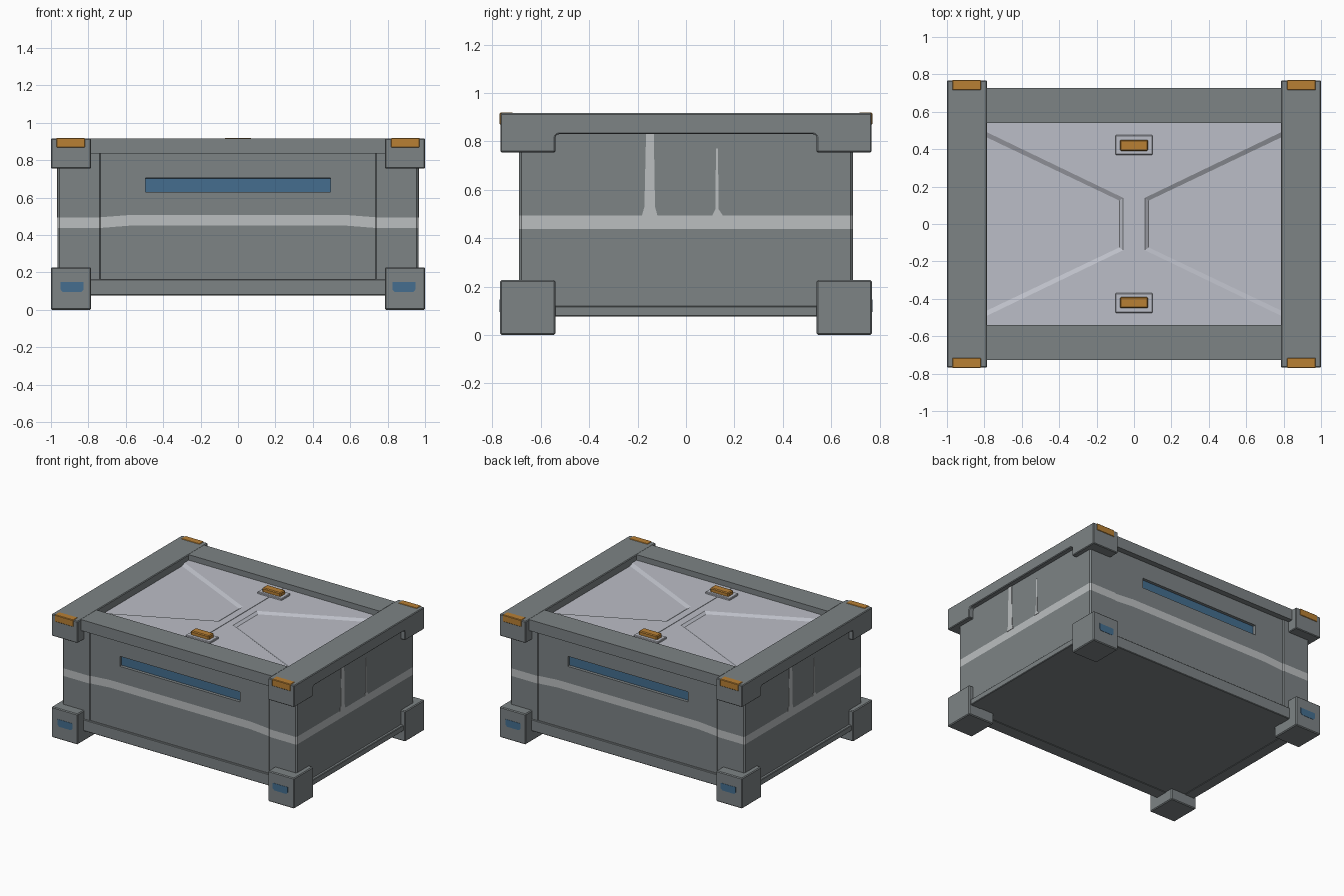
import bpy, bmesh

if "Cube" in bpy.data.objects:
    bpy.data.objects.remove(bpy.data.objects["Cube"])


def material(name, rgb):
    m = bpy.data.materials.new(name)
    m.diffuse_color = (*rgb, 1)
    m.use_nodes = True
    m.node_tree.nodes["Principled BSDF"].inputs["Base Color"].default_value = m.diffuse_color
    return m


GREY = material("slate_grey", (0.205, 0.228, 0.235))
LIGHT = material("pale_grey", (0.50, 0.515, 0.57))
STRIPE = material("stripe_grey", (0.50, 0.52, 0.53))
ORANGE = material("orange", (0.48, 0.215, 0.034))
BLUE = material("blue", (0.058, 0.155, 0.275))


def finish(name, bm, mats, mirror="", bevel=0.0):
    bmesh.ops.recalc_face_normals(bm, faces=bm.faces[:])
    me = bpy.data.meshes.new(name)
    bm.to_mesh(me)
    bm.free()
    for m in mats:
        me.materials.append(m)
    ob = bpy.data.objects.new(name, me)
    bpy.context.collection.objects.link(ob)
    if bevel:
        mod = ob.modifiers.new("bevel", "BEVEL")
        mod.width, mod.segments = bevel, 1
    if mirror:
        mod = ob.modifiers.new("mirror", "MIRROR")
        mod.use_axis = [a in mirror for a in "xyz"]
        mod.use_mirror_merge = False
    return ob


def prism(name, pts, axis, a, b, mat, mirror="", bevel=0.0):
    """Extrude a 2D outline along an axis from a to b."""
    def place(p, t):
        q = list(p)
        q.insert("xyz".index(axis), t)
        return q
    bm = bmesh.new()
    lo = [bm.verts.new(place(p, a)) for p in pts]
    hi = [bm.verts.new(place(p, b)) for p in pts]
    bm.faces.new(lo)
    bm.faces.new(hi)
    n = len(pts)
    for i in range(n):
        j = (i + 1) % n
        bm.faces.new((lo[i], lo[j], hi[j], hi[i]))
    return finish(name, bm, [mat], mirror, bevel)


def box(name, x, y, z, mat, mirror="", bevel=0.0):
    pts = [(x[0], y[0]), (x[1], y[0]), (x[1], y[1]), (x[0], y[1])]
    return prism(name, pts, "z", z[0], z[1], mat, mirror, bevel)


# Main body: layered shell with painted band and recessed blue light bars
half = [(0.495, 0.684), (0.58, 0.684), (0.735, 0.684), (0.741, 0.69), (0.955, 0.69), (0.965, 0.68)]
front = [(-x, -y) for x, y in reversed(half)] + [(x, -y) for x, y in half]
outline = front + [(-x, -y) for x, y in front]
levels = [0.08, 0.438, 0.495, 0.63, 0.705, 0.84]
bm = bmesh.new()
rings = []
for k, z in enumerate(levels):
    rings.append([bm.verts.new((x, y, z + (0.012 if k in (1, 2) and abs(x) < 0.6 else 0)))
                  for x, y in outline])
n = len(outline)
bars = []
for k in range(len(levels) - 1):
    for i in range(n):
        j = (i + 1) % n
        f = bm.faces.new((rings[k][i], rings[k][j], rings[k + 1][j], rings[k + 1][i]))
        f.material_index = 1 if k == 1 else 0
        c = f.calc_center_median()
        if k == 3 and abs(c.x) < 0.01:
            bars.append(f)
bm.faces.new(rings[0])
bm.faces.new(rings[-1])
bmesh.ops.recalc_face_normals(bm, faces=bm.faces[:])
bmesh.ops.inset_individual(bm, faces=bars, thickness=0.002, depth=-0.02)
for f in bars:
    f.material_index = 2
finish("body", bm, [GREY, STRIPE, BLUE])

# Vertical painted marks on the ends, rotated from one end to the other
wide = [(-0.182, 0.494), (-0.118, 0.494), (-0.128, 0.53), (-0.133, 0.835), (-0.165, 0.835), (-0.172, 0.53)]
thin = [(0.108, 0.494), (0.152, 0.494), (0.135, 0.52), (0.132, 0.77), (0.124, 0.77), (0.121, 0.52)]
for label, pts in (("wide_mark", wide), ("thin_mark", thin)):
    for s, end in ((1, "right"), (-1, "left")):
        prism(f"{label}_{end}", [(s * y, z) for y, z in pts], "x", s * 0.963, s * 0.968, STRIPE)

# Top frame: end rails with hanging corner brackets, plus front and back rails
TOP = 0.917
rail = [(-0.767, 0.755), (-0.54, 0.755), (-0.54, 0.82), (-0.53, 0.83),
        (0.53, 0.83), (0.54, 0.82), (0.54, 0.755), (0.767, 0.755),
        (0.767, TOP), (-0.767, TOP)]
prism("top_end_rail", rail, "x", 0.785, 1.0, GREY, "x", 0.005)
box("top_long_rail", (-0.788, 0.788), (0.54, 0.726), (0.835, TOP), GREY, "y")

# Bottom rails and corner feet
box("bottom_long_rail", (-0.79, 0.79), (0.6, 0.698), (0.077, 0.163), GREY, "y", 0.004)
box("bottom_end_rail", (0.9, 0.985), (-0.545, 0.545), (0.077, 0.12), GREY, "x", 0.004)
box("corner_foot", (0.785, 1.0), (0.54, 0.768), (0.0, 0.227), GREY, "xy", 0.006)

# Blue lamps on the feet
lamp = [(0.838, 0.095), (0.937, 0.095), (0.948, 0.108), (0.948, 0.148), (0.825, 0.148), (0.825, 0.108)]
prism("foot_lamp", lamp, "y", 0.764, 0.77, BLUE, "xy")

# Orange corner caps
box("corner_cap", (0.818, 0.972), (0.715, 0.77), (0.868, 0.92), ORANGE, "xy", 0.004)

# Lid: two halves, each with a sunken flared panel
LID, SUNK = 0.876, 0.862
edge = [(0.785, -0.49), (0.058, -0.14), (0.058, 0.14), (0.785, 0.49)]
inner = [(0.785, -0.462), (0.078, -0.125), (0.078, 0.125), (0.785, 0.462)]
bm = bmesh.new()
e = [bm.verts.new((x, y, LID)) for x, y in edge]
s = [bm.verts.new((x, y, SUNK)) for x, y in inner]
c = [bm.verts.new((x, y, LID)) for x, y in
     ((0.785, -0.54), (0.002, -0.54), (0.002, 0.54), (0.785, 0.54))]
for i in range(3):
    bm.faces.new((e[i], c[i], c[i + 1], e[i + 1])) if i == 1 else None
    bm.faces.new((e[i], e[i + 1], s[i + 1], s[i]))
bm.faces.new((e[0], e[1], c[1], c[0]))
bm.faces.new((e[2], e[3], c[3], c[2]))
bm.faces.new(s)
seam = [bm.verts.new((0.002, y, 0.866)) for y in (-0.54, 0.54)]
bm.faces.new((c[1], c[2], seam[1], seam[0]))
lid = finish("lid_half", bm, [LIGHT], "x")
# Open sheet: make sure the panel looks upward
if sum(p.normal.z for p in lid.data.polygons) < 0:
    lid.data.flip_normals()
box("lid_seam", (-0.01, 0.01), (-0.54, 0.54), (0.84, 0.868), LIGHT)

# Lid latches
box("latch_plate", (-0.1, 0.1), (0.37, 0.475), (0.86, 0.89), LIGHT, "y", 0.004)
box("latch", (-0.075, 0.075), (0.39, 0.45), (0.88, 0.918), ORANGE, "y", 0.006)
